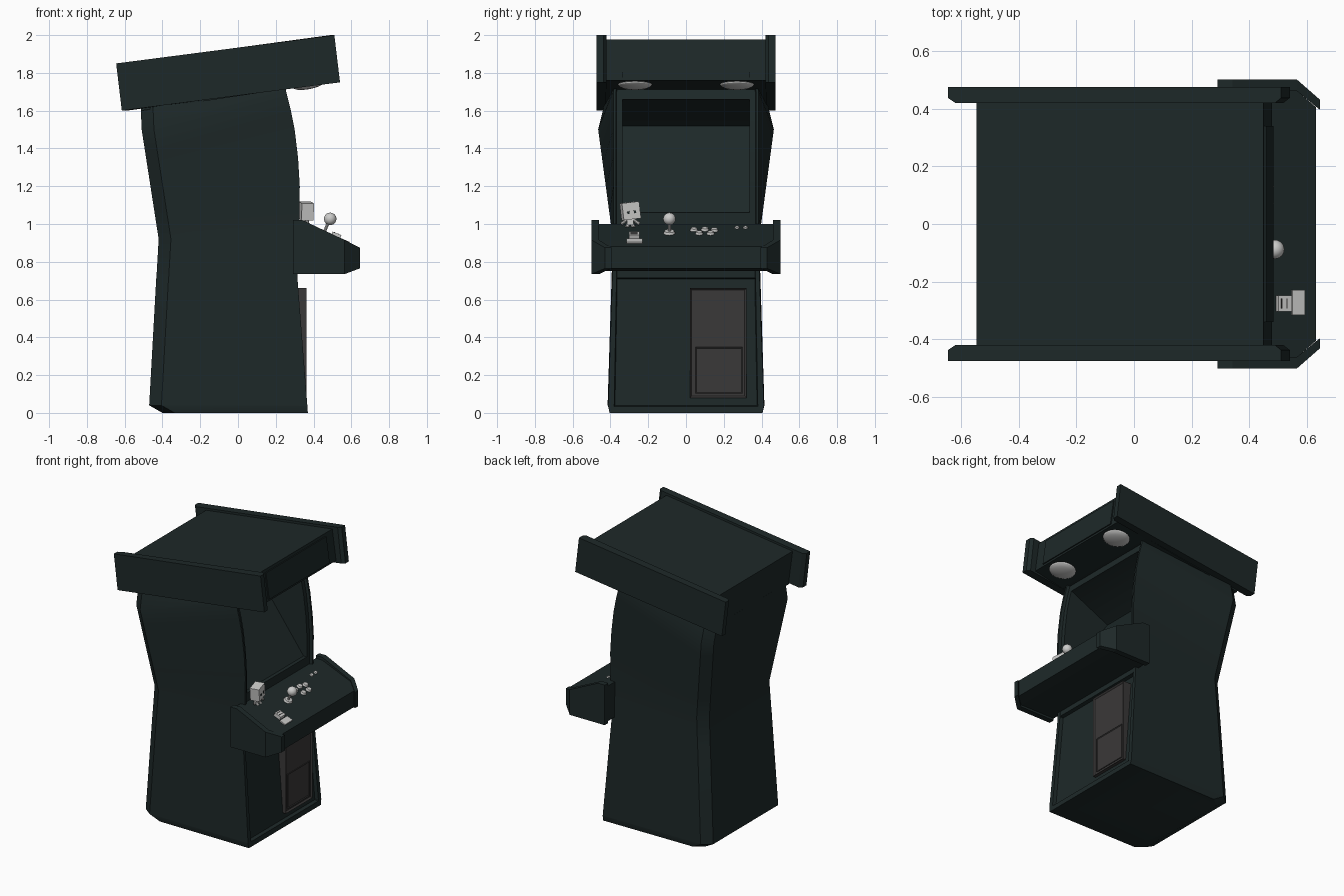
import bpy, bmesh, math
from mathutils import Matrix, Vector

cube = bpy.data.objects.get("Cube")
if cube:
    bpy.data.objects.remove(cube, do_unlink=True)


def material(name, color):
    m = bpy.data.materials.new(name)
    m.use_nodes = True
    m.diffuse_color = (*color, 1)
    m.node_tree.nodes["Principled BSDF"].inputs["Base Color"].default_value = (*color, 1)
    return m


TEAL = material("dark teal", (0.0125, 0.0215, 0.0215))
GREY = material("door grey", (0.042, 0.040, 0.040))
LIGHT = material("light grey", (0.6, 0.6, 0.59))


def smooth_by_angle(obj):
    bpy.ops.object.select_all(action="DESELECT")
    obj.select_set(True)
    bpy.context.view_layer.objects.active = obj
    bpy.ops.object.shade_smooth_by_angle()


def finish(name, bm, mat, smooth=False):
    bmesh.ops.recalc_face_normals(bm, faces=bm.faces)
    mesh = bpy.data.meshes.new(name)
    bm.to_mesh(mesh)
    bm.free()
    mesh.materials.append(mat)
    obj = bpy.data.objects.new(name, mesh)
    bpy.context.collection.objects.link(obj)
    if smooth:
        smooth_by_angle(obj)
    return obj


def loft(name, rings, mat=TEAL):
    """Skin a list of equal-length rings and cap both ends."""
    bm = bmesh.new()
    rows = [[bm.verts.new(p) for p in ring] for ring in rings]
    n = len(rows[0])
    for a, b in zip(rows, rows[1:]):
        for i in range(n):
            j = (i + 1) % n
            bm.faces.new((a[i], a[j], b[j], b[i]))
    bm.faces.new(rows[0])
    bm.faces.new(rows[-1])
    return finish(name, bm, mat)


def prism(name, profile, y0, y1, mat=TEAL):
    """Extrude an x-z profile across the width."""
    return loft(name, [[(x, y, z) for x, z in profile] for y in (y0, y1)], mat)


def box(name, center, size, mat, rot=None):
    bm = bmesh.new()
    bmesh.ops.create_cube(bm, size=1)
    m = Matrix.Translation(center) @ (rot or Matrix()) @ Matrix.Diagonal((*size, 1))
    bmesh.ops.transform(bm, matrix=m, verts=bm.verts)
    return finish(name, bm, mat)


def rod(name, start, end, r1, r2, mat, sides=16):
    a, b = Vector(start), Vector(end)
    bm = bmesh.new()
    bmesh.ops.create_cone(bm, cap_ends=True, segments=sides, radius1=r1, radius2=r2,
                          depth=(b - a).length)
    rot = (b - a).to_track_quat("Z", "Y").to_matrix().to_4x4()
    bmesh.ops.transform(bm, matrix=Matrix.Translation((a + b) / 2) @ rot, verts=bm.verts)
    return finish(name, bm, mat, True)


def ball(name, center, size, mat, rot=None):
    bm = bmesh.new()
    bmesh.ops.create_uvsphere(bm, u_segments=24, v_segments=12, radius=1)
    m = Matrix.Translation(center) @ (rot or Matrix()) @ Matrix.Diagonal((*size, 1))
    bmesh.ops.transform(bm, matrix=m, verts=bm.verts)
    return finish(name, bm, mat, True)


def inset_front(obj, amount, depth):
    """Frame the face that looks most towards +x."""
    bm = bmesh.new()
    bm.from_mesh(obj.data)
    bm.normal_update()
    face = max(bm.faces, key=lambda f: f.normal.x)
    bmesh.ops.inset_region(bm, faces=[face], thickness=amount, depth=depth)
    bm.to_mesh(obj.data)
    bm.free()


# Cabinet: rings with chamfered back corners and a recessed front
def cabinet_ring(zf, zb, xf, xb, yf, yb, recess, rim):
    half = [(xf - recess, yf - rim - 0.004, zf), (xf, yf - rim, zf), (xf, yf, zf),
            (xb + 0.065, yb, zb), (xb, yb - 0.05, zb)]
    return half + [(x, -y, z) for x, y, z in reversed(half)]


rings = [cabinet_ring(0, 0, 0.37, -0.40, 0.405, 0.40, 0, 0.032),
         cabinet_ring(0.035, 0.04, 0.367, -0.47, 0.412, 0.415, 0, 0.032),
         cabinet_ring(0.04, 0.045, 0.367, -0.47, 0.412, 0.415, 0.025, 0.032),
         cabinet_ring(0.71, 0.71, 0.315, -0.433, 0.39, 0.394, 0.025, 0.022),
         cabinet_ring(0.715, 0.715, 0.315, -0.432, 0.39, 0.394, 0, 0.022)]
for zf, zb, xf in [(1.0, 0.92, 0.325), (1.2, 1.06, 0.327), (1.35, 1.2, 0.318),
                   (1.5, 1.32, 0.30), (1.6, 1.4, 0.28), (1.7, 1.5, 0.255)]:
    t = (zb - 0.92) / 0.58
    rings.append(cabinet_ring(zf, zb, xf, -0.42 - 0.09 * t, 0.385, 0.387 + 0.078 * t, 0.02, 0.014))
rings.append(cabinet_ring(1.73, 1.62, 0.25, -0.515, 0.38, 0.435, 0.02, 0.014))
cabinet = loft("cabinet", rings)

# Deep screen recess: tilted screen below, overhang above
cutter = prism("screen_cutter", [(0.5, 1.06), (0.28, 1.06), (-0.06, 1.52), (0.24, 1.66),
                                 (0.5, 1.66)], -0.337, 0.337)
cutter.hide_render = True
cut = cabinet.modifiers.new("screen", "BOOLEAN")
cut.object = cutter
cut.operation = "DIFFERENCE"
cut.solver = "EXACT"
bpy.context.view_layer.objects.active = cabinet
bpy.ops.object.modifier_apply(modifier="screen")
bpy.data.objects.remove(cutter, do_unlink=True)
smooth_by_angle(cabinet)

# Tilted marquee box with a front panel
prism("marquee_box", [(-0.512, 1.60), (-0.545, 1.845), (0.448, 1.977), (0.478, 1.76),
                      (0.25, 1.715)], -0.425, 0.425)
prism("marquee_panel", [(0.45, 1.957), (0.458, 1.957), (0.484, 1.775), (0.47, 1.775)],
      -0.34, 0.34)

# Paired parts: marquee cheeks, control panel cheeks, lamps
PLATE = [(-0.645, 1.85), (0.51, 2.0), (0.54, 1.75), (-0.615, 1.60)]
slope = Matrix.Rotation(-math.atan2(0.045, 0.23), 4, "Y")
for side, s in (("right", -1), ("left", 1)):
    inner = [(x * 0.96, s * 0.42, z) for x, z in PLATE]
    middle = [(x, s * 0.437, z) for x, z in PLATE]
    outer = [(x, s * 0.475, z) for x, z in PLATE]
    loft(side + "_marquee_cheek", [inner, middle, outer])
    stations = [(0.29, 0.46, 0.5, 0.735, 1.02), (0.342, 0.46, 0.5, 0.735, 1.02),
                (0.565, 0.46, 0.5, 0.735, 0.915), (0.645, 0.395, 0.43, 0.765, 0.875)]
    loft(side + "_control_cheek", [[(x, s * a, lo), (x, s * b, lo), (x, s * b, hi), (x, s * a, hi)]
                                   for x, a, b, lo, hi in stations])
    ball(side + "_lamp", (0.375, s * 0.27, 1.739), (0.085, 0.09, 0.025), LIGHT, slope)

# Control deck
deck = [(0.29, 0.465, 0.75, 1.0), (0.34, 0.465, 0.75, 1.0),
        (0.56, 0.465, 0.75, 0.909), (0.63, 0.405, 0.765, 0.88)]
loft("control_deck", [[(x, -w, lo), (x, w, lo), (x, w, hi), (x, -w, hi)]
                      for x, w, lo, hi in deck])


def deck_z(x):
    return 1.0 - 0.414 * (x - 0.34)


TILT = Matrix.Rotation(math.atan(0.414), 4, "Y")
UP = TILT @ Vector((0, 0, 1))


def on_deck(x, y, h=0):
    return Vector((x, y, deck_z(x))) + UP * h


# Buttons and joystick
pads = [(0.42, 0.042), (0.415, 0.1), (0.425, 0.15), (0.465, 0.07), (0.465, 0.13)]
for i, (x, y) in enumerate(pads):
    rod(f"button_{i + 1}", on_deck(x, y, -0.005), on_deck(x, y, 0.012), 0.023, 0.016, LIGHT)
for i, y in enumerate((0.27, 0.315)):
    rod(f"start_button_{i + 1}", on_deck(0.39, y, -0.005), on_deck(0.39, y, 0.008), 0.015, 0.011, LIGHT)
rod("joystick_base", on_deck(0.455, -0.088, -0.005), on_deck(0.455, -0.088, 0.012), 0.034, 0.026, LIGHT)
rod("joystick_shaft", on_deck(0.455, -0.088), (0.485, -0.088, 1.025), 0.008, 0.008, LIGHT, 10)
ball("joystick_ball", (0.488, -0.088, 1.027), (0.033, 0.033, 0.033), LIGHT)

# Small block-headed figurine
FY = -0.295
turn = Matrix.Rotation(0.2, 4, "Z") @ Matrix.Rotation(0.12, 4, "X")
box("figurine_head", (0.36, FY, 1.07), (0.065, 0.093, 0.09), LIGHT, turn)
box("figurine_torso", (0.36, FY, 1.015), (0.03, 0.036, 0.04), LIGHT)
for side, s in (("right", -1), ("left", 1)):
    rod(f"figurine_{side}_leg", (0.36, FY + s * 0.011, 1.0), (0.375, FY + s * 0.018, 0.98),
        0.01, 0.011, LIGHT, 8)
    rod(f"figurine_{side}_arm", (0.36, FY + s * 0.015, 1.025), (0.37, FY + s * 0.048, 1.0),
        0.007, 0.009, LIGHT, 8)
    eye = Matrix.Translation((0.36, FY, 1.07)) @ turn @ Vector((0.033, s * 0.018, -0.008))
    box(f"figurine_{side}_eye", eye, (0.004, 0.012, 0.014), TEAL, turn)

# Little sign on the deck
box("sign_base", on_deck(0.567, -0.272, 0.003), (0.046, 0.086, 0.012), LIGHT, TILT)
box("sign_block", on_deck(0.515, -0.275, 0.012), (0.05, 0.055, 0.025), LIGHT, TILT)
for i, x in enumerate((0.502, 0.52)):
    box(f"sign_line_{i + 1}", on_deck(x, -0.275, 0.025), (0.004, 0.035, 0.003), GREY, TILT)

# Coin door with a framed lower flap
door = box("coin_door", (0.32, 0.17, 0.37), (0.084, 0.30, 0.58), GREY)
inset_front(door, 0.014, -0.01)
flap = box("coin_flap", (0.345, 0.175, 0.225), (0.024, 0.25, 0.245), GREY)
inset_front(flap, 0.008, -0.004)
